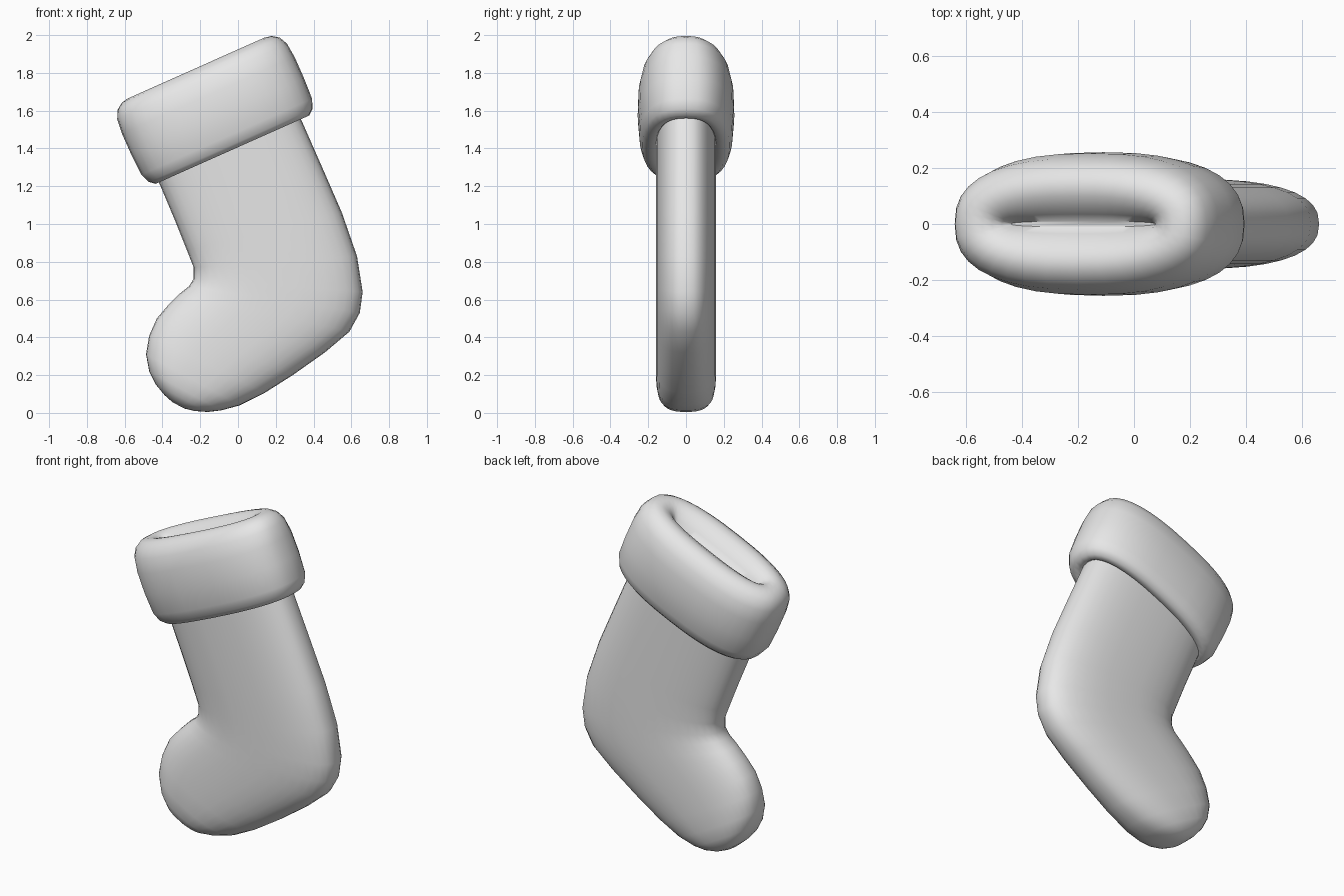
import bpy, bmesh, math
from mathutils import Vector

cube = bpy.data.objects.get("Cube")
if cube:
    bpy.data.objects.remove(cube, do_unlink=True)

grey = bpy.data.materials.new("plain grey")
grey.use_nodes = True
grey.diffuse_color = (0.8, 0.8, 0.8, 1)
grey.node_tree.nodes["Principled BSDF"].inputs["Base Color"].default_value = (0.8, 0.8, 0.8, 1)

SIDES = 36


def ring(left, right, depth, power=2.5):
    """Rounded flat cross-section between two points of the side outline."""
    mid, half = (left + right) / 2, (right - left) / 2
    points = []
    for i in range(SIDES):
        a = 2 * math.pi * i / SIDES
        c, s = math.cos(a), math.sin(a)
        along = math.copysign(abs(c) ** (2 / power), c)
        across = math.copysign(abs(s) ** (2 / power), s)
        p = mid + half * along
        points.append((p.x, depth * across, p.y))
    return points


def loft(name, rings):
    bm = bmesh.new()
    loops = [[bm.verts.new(p) for p in r] for r in rings]
    for a, b in zip(loops, loops[1:]):
        for i in range(SIDES):
            j = (i + 1) % SIDES
            bm.faces.new((a[i], a[j], b[j], b[i]))
    bm.faces.new(loops[0])
    bm.faces.new(loops[-1])
    bmesh.ops.recalc_face_normals(bm, faces=bm.faces)
    mesh = bpy.data.meshes.new(name)
    bm.to_mesh(mesh)
    bm.free()
    obj = bpy.data.objects.new(name, mesh)
    bpy.context.collection.objects.link(obj)
    mesh.materials.append(grey)
    bpy.ops.object.select_all(action='DESELECT')
    obj.select_set(True)
    bpy.context.view_layer.objects.active = obj
    bpy.ops.object.shade_smooth_by_angle(angle=math.radians(60))
    return obj


# Sock: shin-side x, z, heel-side x, z, half thickness, from leg to toe
sock = [
    (-.50, 1.40, .24, 1.74, .16),
    (-.41, 1.20, .34, 1.54, .16),
    (-.33, 1.01, .45, 1.29, .16),
    (-.27, .86, .55, 1.06, .16),
    (-.235, .77, .63, .83, .16),
    (-.235, .71, .66, .64, .16),
    (-.26, .67, .645, .53, .16),
    (-.31, .63, .59, .43, .16),
    (-.37, .57, .46, .32, .16),
    (-.43, .50, .29, .20, .16),
    (-.47, .41, .14, .105, .16),
    (-.487, .31, .01, .04, .158),
    (-.47, .22, -.09, .013, .148),
    (-.435, .15, -.16, .005, .128),
    (-.39, .095, -.23, .01, .095),
    (-.345, .055, -.28, .022, .05),
]
loft("sock_body", [ring(Vector((a, b)), Vector((c, d)), t) for a, b, c, d, t in sock])

# Cuff: tilted padded band, height, half length, half thickness, rolling into the slot
tilt = math.radians(24)
u = Vector((math.cos(tilt), math.sin(tilt)))
w = Vector((-math.sin(tilt), math.cos(tilt)))
cuff = [
    (1.33, .37, .12), (1.285, .41, .165), (1.285, .445, .205), (1.31, .475, .23),
    (1.36, .495, .246), (1.48, .5, .256), (1.60, .5, .252), (1.68, .492, .233),
    (1.725, .47, .205), (1.75, .435, .17), (1.758, .395, .135), (1.75, .355, .10),
    (1.73, .325, .067), (1.70, .30, .035), (1.66, .28, .01),
]
loft("cuff", [ring(u * (.54 - a) + w * h, u * (.54 + a) + w * h, b) for h, a, b in cuff])
